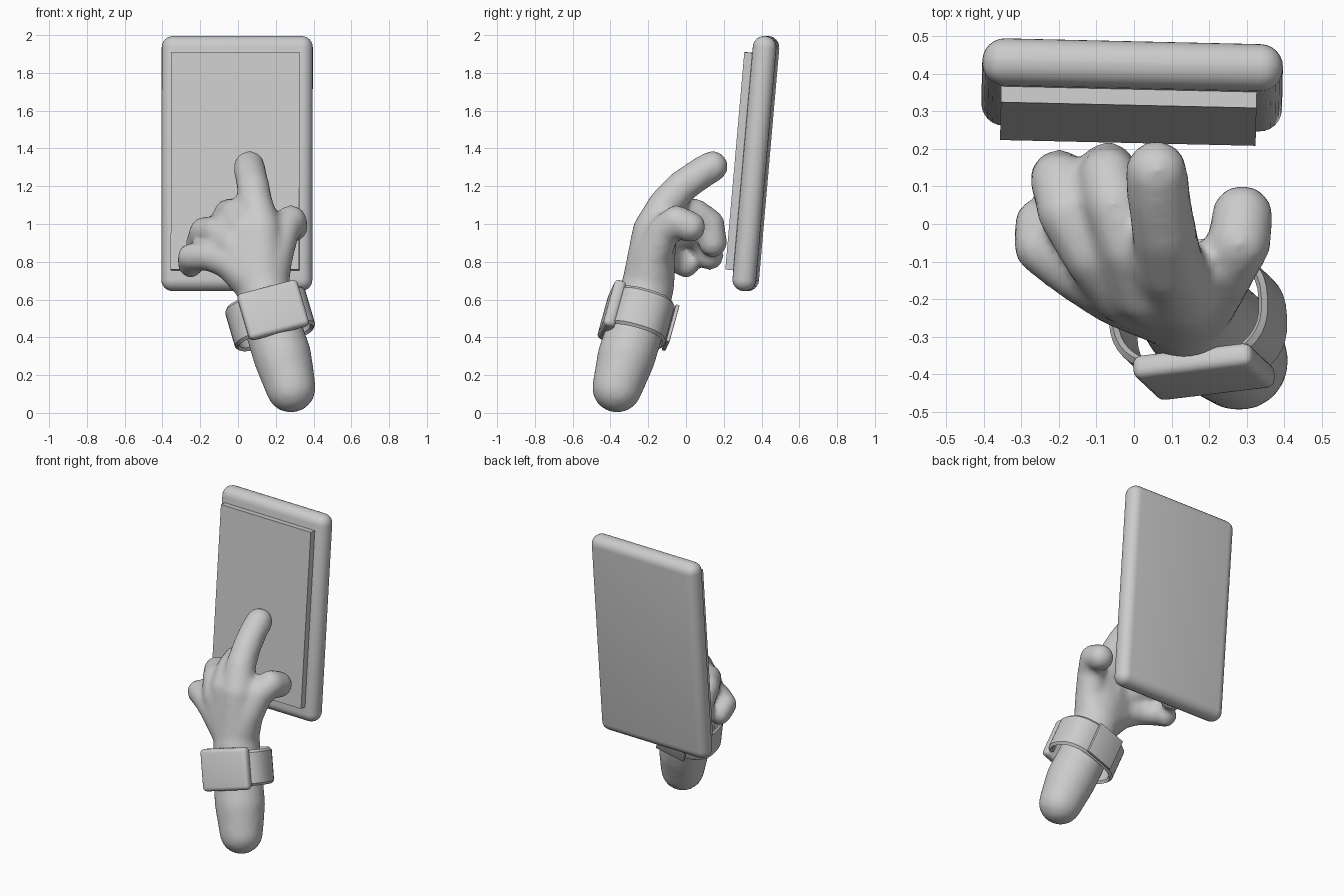
import bpy, bmesh, math
from mathutils import Vector, Matrix, Euler

if "Cube" in bpy.data.objects:
    bpy.data.objects.remove(bpy.data.objects["Cube"])


def finish(name, bm):
    bmesh.ops.recalc_face_normals(bm, faces=bm.faces)
    me = bpy.data.meshes.new(name)
    bm.to_mesh(me)
    bm.free()
    ob = bpy.data.objects.new(name, me)
    bpy.context.collection.objects.link(ob)
    return ob


def smooth(ob, angle=35):
    bpy.ops.object.select_all(action='DESELECT')
    bpy.context.view_layer.objects.active = ob
    ob.select_set(True)
    bpy.ops.object.shade_smooth_by_angle(angle=math.radians(angle))


def box(name, size, frame, centre=(0, 0, 0), bevel=0.0, segments=4):
    bm = bmesh.new()
    bmesh.ops.create_cube(bm, size=1)
    for v in bm.verts:
        v.co = Vector(centre) + Vector([a * b for a, b in zip(v.co, size)])
    if bevel:
        bmesh.ops.bevel(bm, geom=bm.edges[:], offset=bevel, segments=segments,
                        profile=0.5, affect='EDGES')
    ob = finish(name, bm)
    ob.matrix_world = frame
    smooth(ob)
    return ob


# phone: rounded body and raised screen, leaning back slightly
phone = Matrix.Translation((-0.005, 0.37, 1.32)) @ Euler(
    (math.radians(-5), 0, math.radians(-1.3))).to_matrix().to_4x4()
box("phone_body", (0.80, 0.125, 1.355), phone, bevel=0.06, segments=6)
box("phone_screen", (0.68, 0.06, 1.155), phone, centre=(-0.008, -0.075, 0.005))

# hand: chains of tapered capsules (x, y, z, radius) fused into one skin
wrist = (0.13, -0.2, 0.68, 0.14)
chains = [
    # forearm
    [(0.28, -0.365, 0.133, 0.133), (0.235, -0.315, 0.3, 0.155),
     (0.17, -0.25, 0.5, 0.15), wrist],
    # index
    [wrist, (0.12, -0.17, 0.96, 0.115), (0.095, -0.11, 1.1, 0.092),
     (0.08, -0.02, 1.2, 0.087), (0.065, 0.08, 1.27, 0.085), (0.06, 0.14, 1.305, 0.083)],
    # middle
    [wrist, (0.04, -0.16, 0.96, 0.11), (-0.01, -0.06, 1.05, 0.085),
     (-0.05, 0.05, 1.055, 0.08), (-0.068, 0.125, 1.0, 0.08), (-0.07, 0.142, 0.9, 0.077)],
    # ring
    [wrist, (-0.02, -0.17, 0.89, 0.1), (-0.11, -0.08, 0.96, 0.082),
     (-0.18, 0.03, 0.96, 0.078), (-0.2, 0.115, 0.9, 0.077), (-0.2, 0.125, 0.83, 0.075)],
    # little
    [wrist, (-0.04, -0.18, 0.8, 0.095), (-0.15, -0.13, 0.83, 0.078),
     (-0.245, -0.06, 0.825, 0.076), (-0.25, 0.0, 0.785, 0.07)],
    # thumb
    [wrist, (0.19, -0.18, 0.82, 0.1), (0.24, -0.12, 0.96, 0.085),
     (0.28, -0.05, 1.015, 0.085), (0.288, 0.022, 0.985, 0.083)],
]
ball = bmesh.new()
bmesh.ops.create_icosphere(ball, subdivisions=3, radius=1)
unit = [v.co.copy() for v in ball.verts]
ball.free()
bm = bmesh.new()
for chain in chains:
    for a, b in zip(chain, chain[1:]):
        verts = [bm.verts.new(Vector(e[:3]) + e[3] * p) for e in (a, b) for p in unit]
        res = bmesh.ops.convex_hull(bm, input=verts)
        spare = {g for g in res["geom_interior"] + res["geom_unused"]
                 if isinstance(g, bmesh.types.BMVert)}
        bmesh.ops.delete(bm, geom=list(spare), context='VERTS')
hand = finish("hand", bm)
mod = hand.modifiers.new("fuse", 'REMESH')
mod.mode = 'VOXEL'
mod.voxel_size = 0.018
mod.use_smooth_shade = True
mod = hand.modifiers.new("soften", 'SMOOTH')
mod.factor = 0.5
mod.iterations = 8

# wristwatch frame: u across the wrist, v towards the palm, w along the arm
w = Vector((-0.17, 0.16, 0.58)).normalized()
u = Vector((0.955, 0.12, 0.27))
u = (u - w * u.dot(w)).normalized()
v = w.cross(u)
watch = Matrix((u, v, w)).transposed().to_4x4()
watch.translation = (0.17, -0.25, 0.5)

# strap: squarish oval ring
bm = bmesh.new()
n = 40
rings = []
for i in range(n):
    t = 2 * math.pi * i / n
    c, s = math.cos(t), math.sin(t)
    e = 2 / 2.5
    c, s = math.copysign(abs(c) ** e, c), math.copysign(abs(s) ** e, s)
    section = [(0, -0.095), (0.012, -0.11), (0.025, -0.095),
               (0.025, 0.095), (0.012, 0.11), (0, 0.095)]
    rings.append([bm.verts.new(((0.195 + d) * c, (0.143 + d) * s, h)) for d, h in section])
for i in range(n):
    p, q = rings[i], rings[(i + 1) % n]
    for j in range(6):
        k = (j + 1) % 6
        bm.faces.new((p[j], q[j], q[k], p[k]))
strap = finish("watch_strap", bm)
strap.matrix_world = watch
smooth(strap)

# watch case on the back of the wrist, clasp on the inside
box("watch_case", (0.33, 0.065, 0.26), watch, centre=(0.01, -0.15, 0), bevel=0.025)
box("watch_clasp", (0.2, 0.02, 0.21), watch, centre=(0, 0.176, 0), bevel=0.005, segments=2)
